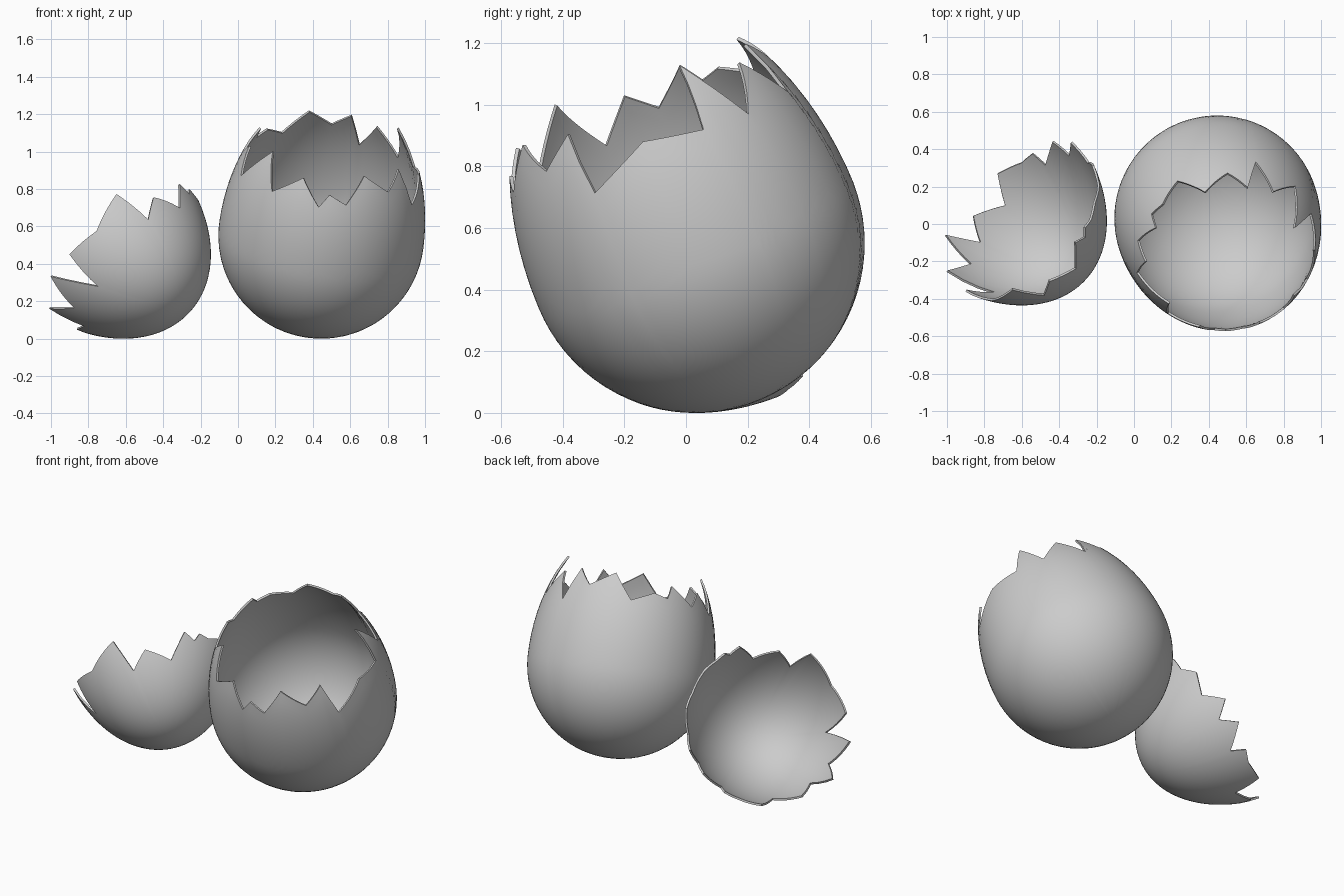
import bpy, math
from mathutils import Vector

if "Cube" in bpy.data.objects:
    bpy.data.objects.remove(bpy.data.objects["Cube"])

RADIUS, BLUNT, POINTED = 0.55, 0.55, 0.84   # egg: equator radius, half lengths
THICKNESS, ROWS = 0.012, 28


def egg_shell(name, centre, axis, pole_len, rim_len, rim):
    """Half egg closed at -axis, open towards +axis, ending at a jagged rim."""
    centre, n = Vector(centre), Vector(axis).normalized()
    e1 = Vector((0, 0, 1)).cross(n).normalized()
    e2 = n.cross(e1)

    # rim corners as (angle around axis, angle up from pole)
    corners = []
    for p in rim:
        d = Vector(p) - centre
        t = d.dot(n)
        length = rim_len if t > 0 else pole_len
        lat = math.acos(max(-1, min(1, -t / length)))
        corners.append((math.atan2(d.dot(e2), d.dot(e1)) % math.tau, lat))
    corners.sort()

    # subdivide the straight cracks between corners
    columns = []
    for i, (a0, l0) in enumerate(corners):
        a1, l1 = corners[(i + 1) % len(corners)]
        if a1 < a0:
            a1 += math.tau
        steps = max(2, math.ceil((a1 - a0) / math.radians(3.5)))
        for s in range(steps):
            f = s / steps
            columns.append((a0 + (a1 - a0) * f, l0 + (l1 - l0) * f))

    verts, faces = [centre - n * pole_len], []
    for a, lat in columns:
        out = e1 * math.cos(a) + e2 * math.sin(a)
        for k in range(1, ROWS + 1):
            v = lat * k / ROWS
            length = pole_len if v < math.pi / 2 else rim_len
            verts.append(centre + out * RADIUS * math.sin(v) - n * length * math.cos(v))
    count = len(columns)
    for j in range(count):
        a, b = 1 + j * ROWS, 1 + (j + 1) % count * ROWS
        faces.append((0, b, a))
        for k in range(ROWS - 1):
            faces.append((a + k, b + k, b + k + 1, a + k + 1))

    mesh = bpy.data.meshes.new(name)
    mesh.from_pydata(verts, [], faces)
    obj = bpy.data.objects.new(name, mesh)
    bpy.context.collection.objects.link(obj)
    bpy.ops.object.select_all(action='DESELECT')
    obj.select_set(True)
    bpy.context.view_layer.objects.active = obj
    mod = obj.modifiers.new("thickness", 'SOLIDIFY')
    mod.thickness, mod.offset = THICKNESS, -1
    bpy.ops.object.modifier_apply(modifier=mod.name)
    bpy.ops.object.shade_smooth_by_angle(angle=math.radians(35))
    return obj


# large shell: blunt end, leaning forward
egg_shell("large_shell", (0.445, 0.03, 0.55), (0.13, -0.39, 0.91), BLUNT, POINTED, [
    (.18, -.43, 1.0), (.19, -.47, .79), (.35, -.55, .86), (.43, -.575, .70),
    (.49, -.57, .77), (.58, -.57, .71), (.68, -.54, .865), (.81, -.46, .78),
    (.87, -.39, .90), (.94, -.30, .71), (.97, -.14, .88), (.955, .06, .92),
    (.88, -.01, 1.13), (.86, .20, .97), (.75, .18, 1.14), (.65, .33, 1.04),
    (.61, .20, 1.20), (.50, .27, 1.15), (.38, .17, 1.22), (.24, .22, 1.10),
    (.16, .10, 1.12), (.10, .05, 1.08), (.115, -.02, 1.13), (.04, -.09, .99),
    (.07, -.20, 1.03), (.02, -.26, .87)])

# small shell: pointed end, lying open to the back left
egg_shell("small_shell", (-0.816, 0.229, 0.647), (-0.605, 0.586, 0.537), POINTED, BLUNT, [
    (-1, -.06, .17), (-.855, -.21, .175), (-.98, -.24, .34), (-.745, -.37, .28),
    (-.90, -.36, .45), (-.75, -.40, .57), (-.65, -.36, .78), (-.48, -.385, .64),
    (-.45, -.31, .76), (-.31, -.24, .70), (-.31, -.10, .83), (-.27, -.07, .76),
    (-.25, -.02, .81), (-.24, .02, .75), (-.19, .12, .74), (-.20, .20, .60),
    (-.23, .30, .55), (-.25, .32, .40), (-.33, .44, .36), (-.34, .37, .253),
    (-.43, .445, .237), (-.47, .32, .11), (-.54, .38, .12), (-.60, .33, .075),
    (-.73, .27, .044), (-.69, .10, .005), (-.845, .04, .07), (-.81, -.10, .08)])
